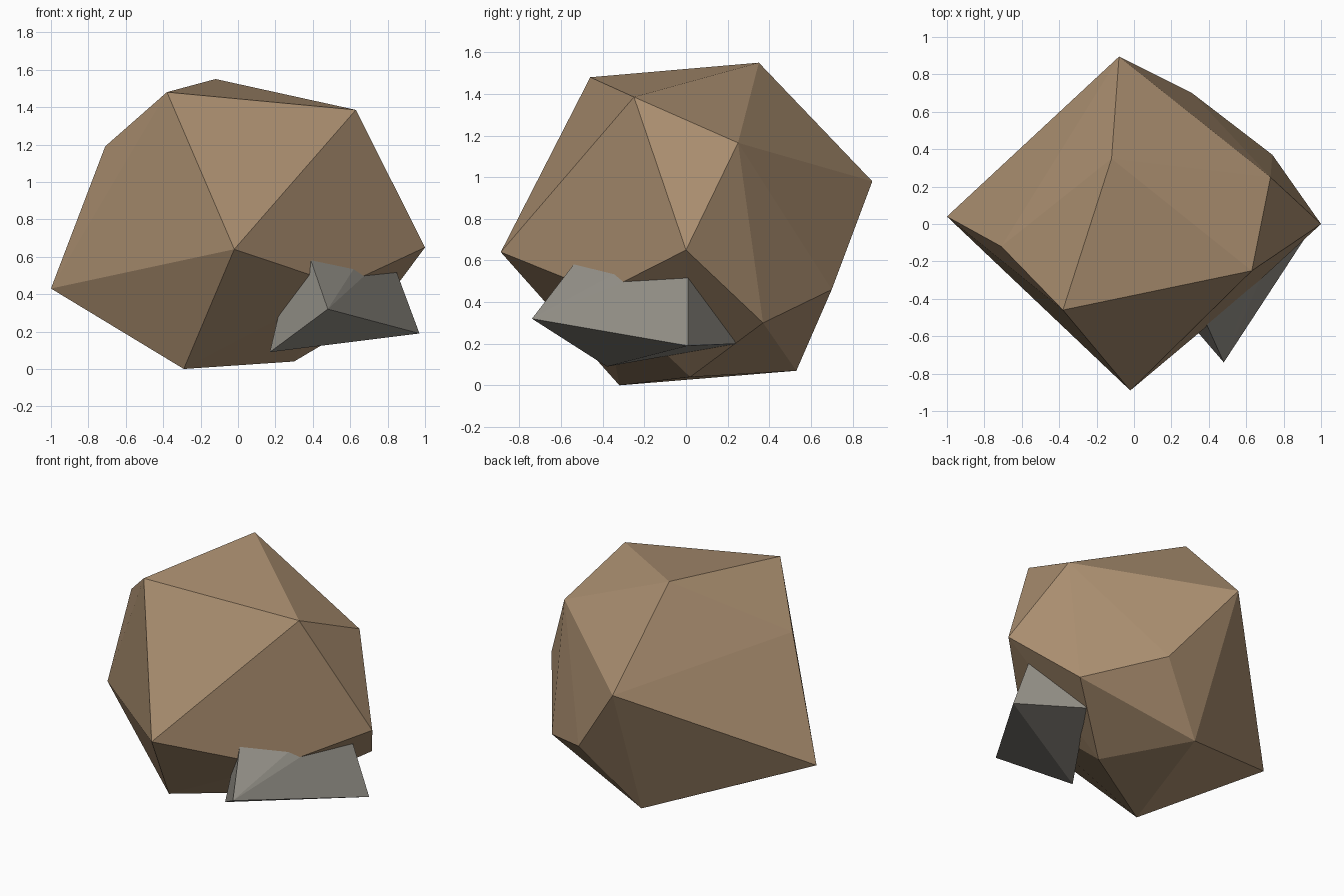
import bpy
import bmesh

cube = bpy.data.objects.get("Cube")
if cube:
    bpy.data.objects.remove(cube, do_unlink=True)


def make_material(name, color):
    mat = bpy.data.materials.new(name)
    mat.use_nodes = True
    mat.diffuse_color = color
    mat.node_tree.nodes["Principled BSDF"].inputs["Base Color"].default_value = color
    return mat


def make_rock(name, corners, material):
    """Wrap a flat-faced convex stone around its corner points."""
    bm = bmesh.new()
    for corner in corners:
        bm.verts.new(corner)
    bmesh.ops.convex_hull(bm, input=bm.verts[:])
    loose = [v for v in bm.verts if not v.link_faces]
    bmesh.ops.delete(bm, geom=loose, context="VERTS")
    bmesh.ops.recalc_face_normals(bm, faces=bm.faces[:])
    mesh = bpy.data.meshes.new(name)
    bm.to_mesh(mesh)
    bm.free()
    mesh.materials.append(material)
    rock = bpy.data.objects.new(name, mesh)
    bpy.context.collection.objects.link(rock)
    return rock


brown = make_material("brown_stone", (0.40, 0.27, 0.16, 1))
gray = make_material("gray_stone", (0.30, 0.285, 0.25, 1))

# Large boulder: crown, waist, then base corners
make_rock("boulder", [
    (-0.38, -0.46, 1.48), (-0.12, 0.35, 1.55), (0.63, -0.25, 1.385),
    (-0.71, -0.12, 1.19), (0.73, 0.25, 1.165), (-0.08, 0.895, 0.98),
    (-0.02, -0.89, 0.64), (1, 0, 0.65), (-1, 0.04, 0.43),
    (0.56, -0.404, 0.445), (0.31, 0.7, 0.46), (0.74, 0.37, 0.3),
    (-0.29, -0.32, 0), (0.3, 0.02, 0.04), (-0.04, 0.53, 0.07),
], brown)

# Small stone: exposed corners, then corners buried in the boulder
make_rock("small_stone", [
    (0.48, -0.74, 0.32), (0.97, 0.01, 0.19), (0.17, -0.38, 0.09),
    (0.58, 0.24, 0.2),
    (0.345, -0.44, 0.71), (0.7, -0.11, 0.66), (0.81, 0.01, 0.62),
    (0.25, -0.388, 0.43),
], gray)
